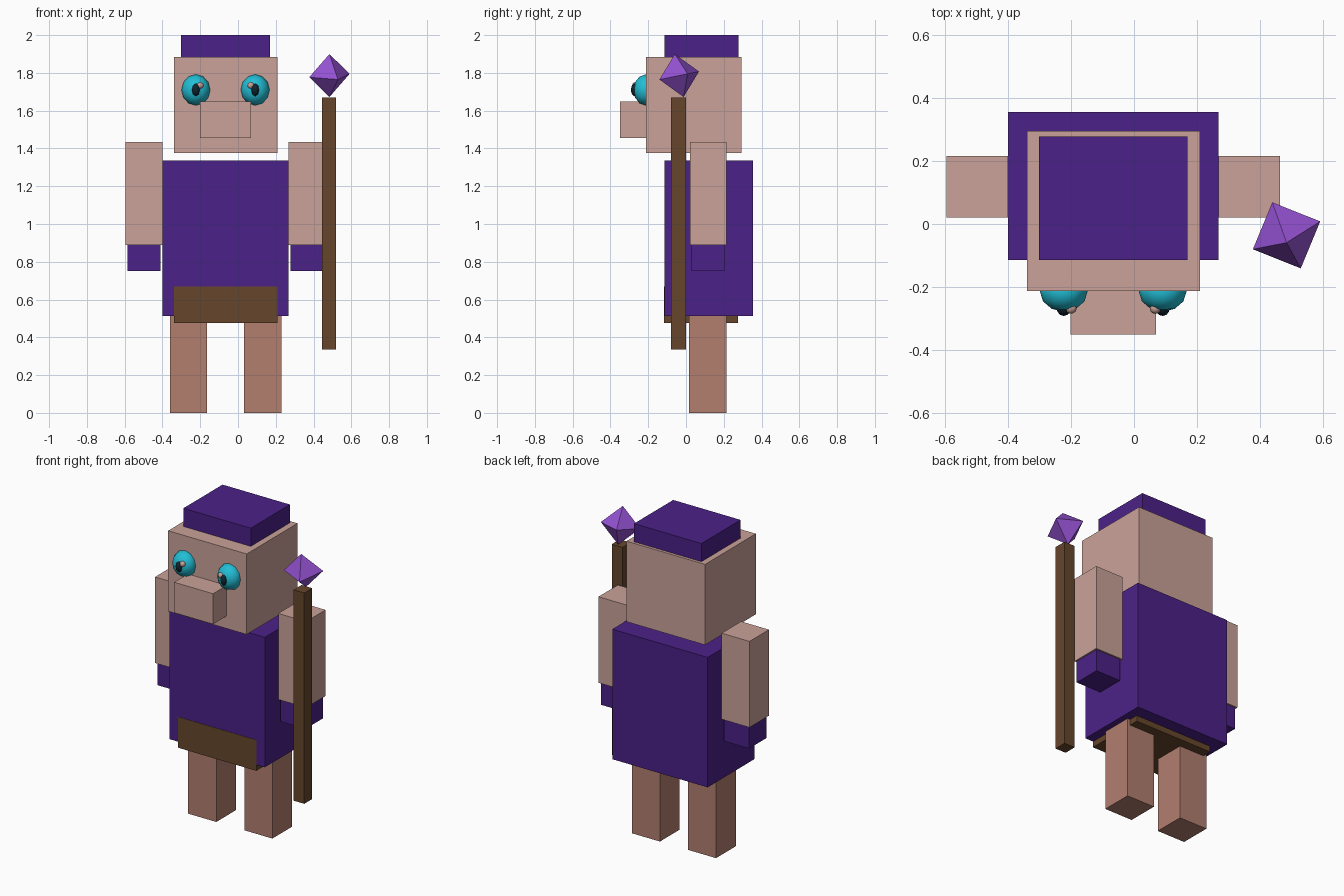
import bpy, bmesh
from mathutils import Matrix, Vector

if "Cube" in bpy.data.objects:
    bpy.data.objects.remove(bpy.data.objects["Cube"])

MID = -0.066  # x of the body's mirror plane


def material(name, r, g, b):
    lin = [((c / 255 + 0.055) / 1.055) ** 2.4 if c > 10 else c / 255 / 12.92 for c in (r, g, b)]
    m = bpy.data.materials.new(name)
    m.diffuse_color = (*lin, 1)
    m.use_nodes = True
    m.node_tree.nodes["Principled BSDF"].inputs["Base Color"].default_value = m.diffuse_color
    return m


PURPLE = material("purple cloth", 75, 33, 135)
SKIN = material("pale skin", 202, 162, 152)
LEG = material("leg skin", 178, 126, 111)
BROWN = material("brown wood", 102, 70, 44)
VIOLET = material("violet crystal", 148, 82, 210)
TEAL = material("teal eye", 34, 190, 214)
DARK = material("dark pupil", 14, 36, 48)


def finish(name, bm, mat, smooth=False):
    bmesh.ops.recalc_face_normals(bm, faces=bm.faces)
    for f in bm.faces:
        f.smooth = smooth
    me = bpy.data.meshes.new(name)
    bm.to_mesh(me)
    bm.free()
    me.materials.append(mat)
    ob = bpy.data.objects.new(name, me)
    bpy.context.collection.objects.link(ob)
    return ob


def box(name, mat, x, y, z):
    """Box between the given (low, high) limits on each axis."""
    bm = bmesh.new()
    centre = [(a + b) / 2 for a, b in (x, y, z)]
    size = [b - a for a, b in (x, y, z)]
    bmesh.ops.create_cube(bm, size=1, matrix=Matrix.LocRotScale(centre, None, size))
    return finish(name, bm, mat)


def ellipsoid(name, mat, centre, radii, segs, rings):
    """Sphere with its pole facing forward, stretched by radii."""
    bm = bmesh.new()
    mtx = Matrix.LocRotScale(centre, None, radii) @ Matrix.Rotation(1.5707963, 4, 'X')
    bmesh.ops.create_uvsphere(bm, u_segments=segs, v_segments=rings, radius=1, matrix=mtx)
    return finish(name, bm, mat, smooth=True)


# Head, hat and nose
box("head", SKIN, (-0.34, 0.21), (-0.213, 0.295), (1.375, 1.885))
box("hat", PURPLE, (-0.302, 0.17), (-0.115, 0.277), (1.88, 2.0))
box("nose", SKIN, (-0.202, 0.07), (-0.35, -0.20), (1.455, 1.648))

# Torso and belt
box("torso", PURPLE, (-0.4, 0.268), (-0.115, 0.355), (0.512, 1.335))
box("belt", BROWN, (-0.34, 0.21), (-0.117, 0.275), (0.475, 0.67))

# Paired parts, mirrored about the body's middle
for side, s in (("left", -1), ("right", 1)):
    def span(inner, outer):
        return sorted((MID + s * inner, MID + s * outer))

    box(side + "_arm", SKIN, span(0.334, 0.529), (0.02, 0.215), (0.89, 1.435))
    box(side + "_hand", PURPLE, span(0.344, 0.519), (0.028, 0.205), (0.75, 0.90))
    box(side + "_leg", LEG, span(0.098, 0.295), (0.017, 0.215), (0.0, 0.52))

    ex = MID + s * 0.157
    ellipsoid(side + "_eye", TEAL, (ex, -0.213, 1.71), (0.076, 0.065, 0.082), 12, 6)
    ellipsoid(side + "_pupil", DARK, (ex, -0.265, 1.71), (0.023, 0.027, 0.036), 8, 6)
    ellipsoid(side + "_eye_glint", SKIN, (ex - s * 0.023, -0.268, 1.733),
              (0.018, 0.017, 0.018), 8, 6)

# Staff with a tilted eight-sided crystal
box("staff", BROWN, (0.445, 0.52), (-0.08, 0.0), (0.335, 1.67))
bm = bmesh.new()
tilt = (Matrix.Translation((0.484, -0.036, 1.786))
        @ Matrix.Rotation(0.2, 4, 'X') @ Matrix.Rotation(0.4, 4, 'Z'))
R = 0.116
ring = [bm.verts.new(tilt @ Vector(p)) for p in ((R, 0, 0), (0, R, 0), (-R, 0, 0), (0, -R, 0))]
for z in (R, -R):
    tip = bm.verts.new(tilt @ Vector((0, 0, z)))
    for i in range(4):
        bm.faces.new((ring[i], ring[(i + 1) % 4], tip))
finish("crystal", bm, VIOLET)
